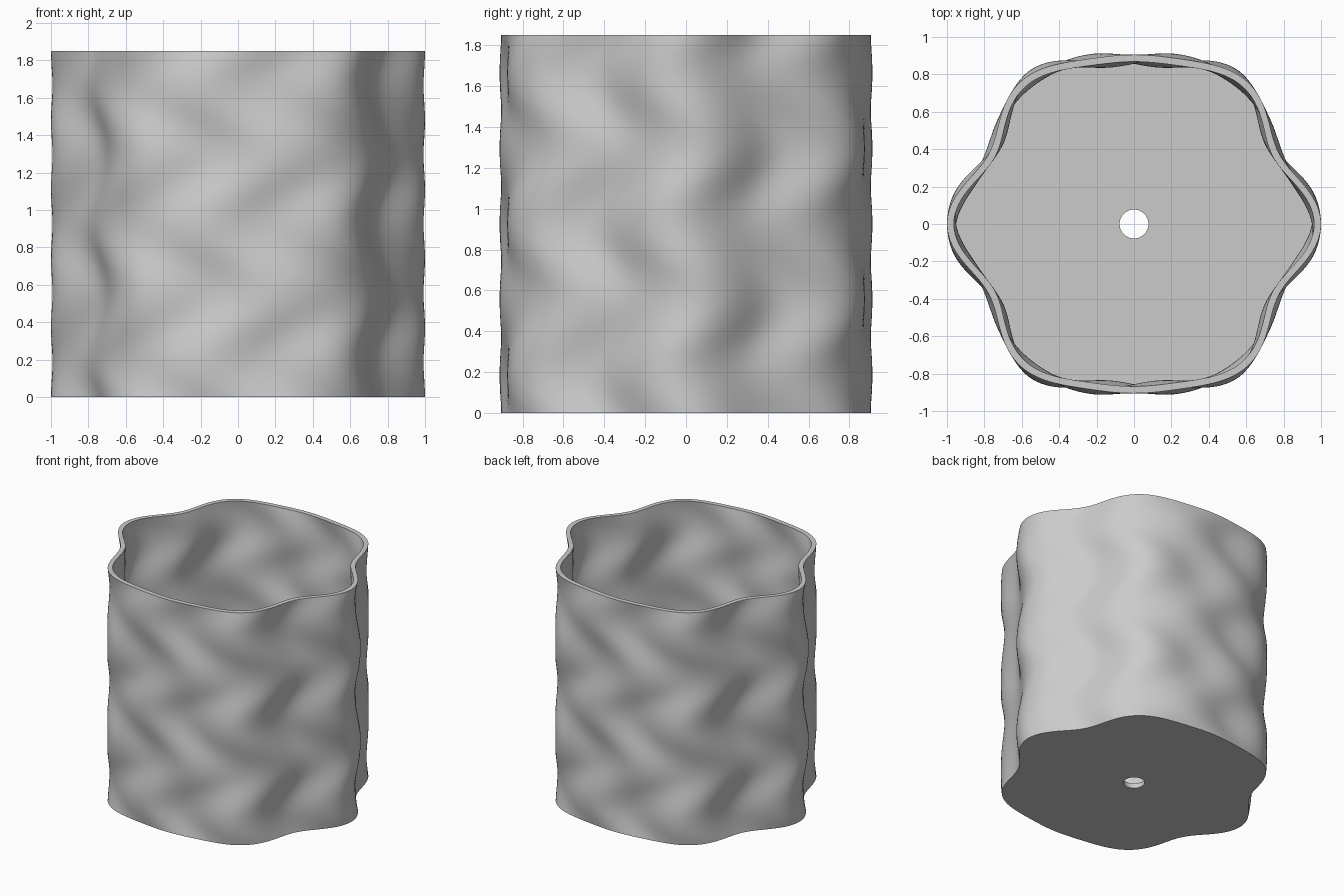
import bpy, bmesh
from math import sin, cos, pi, radians

cube = bpy.data.objects.get("Cube")
if cube:
    bpy.data.objects.remove(cube, do_unlink=True)

HEIGHT = 1.85
WALL = 0.037
HOLE = 0.077
SEGMENTS = 216
ROWS = 80


def outer_radius(angle, z):
    # Six broad lobes plus eight flutes that sway from side to side with height
    sway = sin(5 * pi * z / HEIGHT)
    return 0.9275 + 0.0475 * cos(6 * angle) + 0.025 * cos(8 * angle + sway)


def inner_radius(angle, z):
    return outer_radius(angle, z) - WALL


def hole_radius(angle, z):
    return HOLE


def grey_material():
    mat = bpy.data.materials.new("plain_grey")
    colour = (0.6, 0.6, 0.6, 1)
    mat.diffuse_color = colour
    mat.use_nodes = True
    for node in mat.node_tree.nodes:
        if node.type == 'BSDF_PRINCIPLED':
            node.inputs["Base Color"].default_value = colour
            node.inputs["Roughness"].default_value = 0.6
    return mat


# Section of the pot: up the outside, over the rim, down the inside, through the hole
section = [(hole_radius, 0)]
section += [(outer_radius, HEIGHT * i / ROWS) for i in range(ROWS + 1)]
section += [(inner_radius, HEIGHT + (WALL - HEIGHT) * i / ROWS) for i in range(ROWS + 1)]
section += [(hole_radius, WALL)]

bm = bmesh.new()
rings = []
for radius, z in section:
    ring = []
    for s in range(SEGMENTS):
        angle = 2 * pi * s / SEGMENTS
        r = radius(angle, z)
        ring.append(bm.verts.new((r * cos(angle), r * sin(angle), z)))
    rings.append(ring)

# Skin the rings into one closed shell
for low, high in zip(rings, rings[1:] + rings[:1]):
    for s in range(SEGMENTS):
        t = (s + 1) % SEGMENTS
        bm.faces.new((low[s], low[t], high[t], high[s]))
bm.normal_update()

mesh = bpy.data.meshes.new("wavy_pot")
bm.to_mesh(mesh)
bm.free()
mesh.materials.append(grey_material())

pot = bpy.data.objects.new("wavy_pot", mesh)
bpy.context.collection.objects.link(pot)

# Smooth walls with crisp rim, base and hole edges
bpy.ops.object.select_all(action='DESELECT')
pot.select_set(True)
bpy.context.view_layer.objects.active = pot
bpy.ops.object.shade_smooth_by_angle(angle=radians(35))
